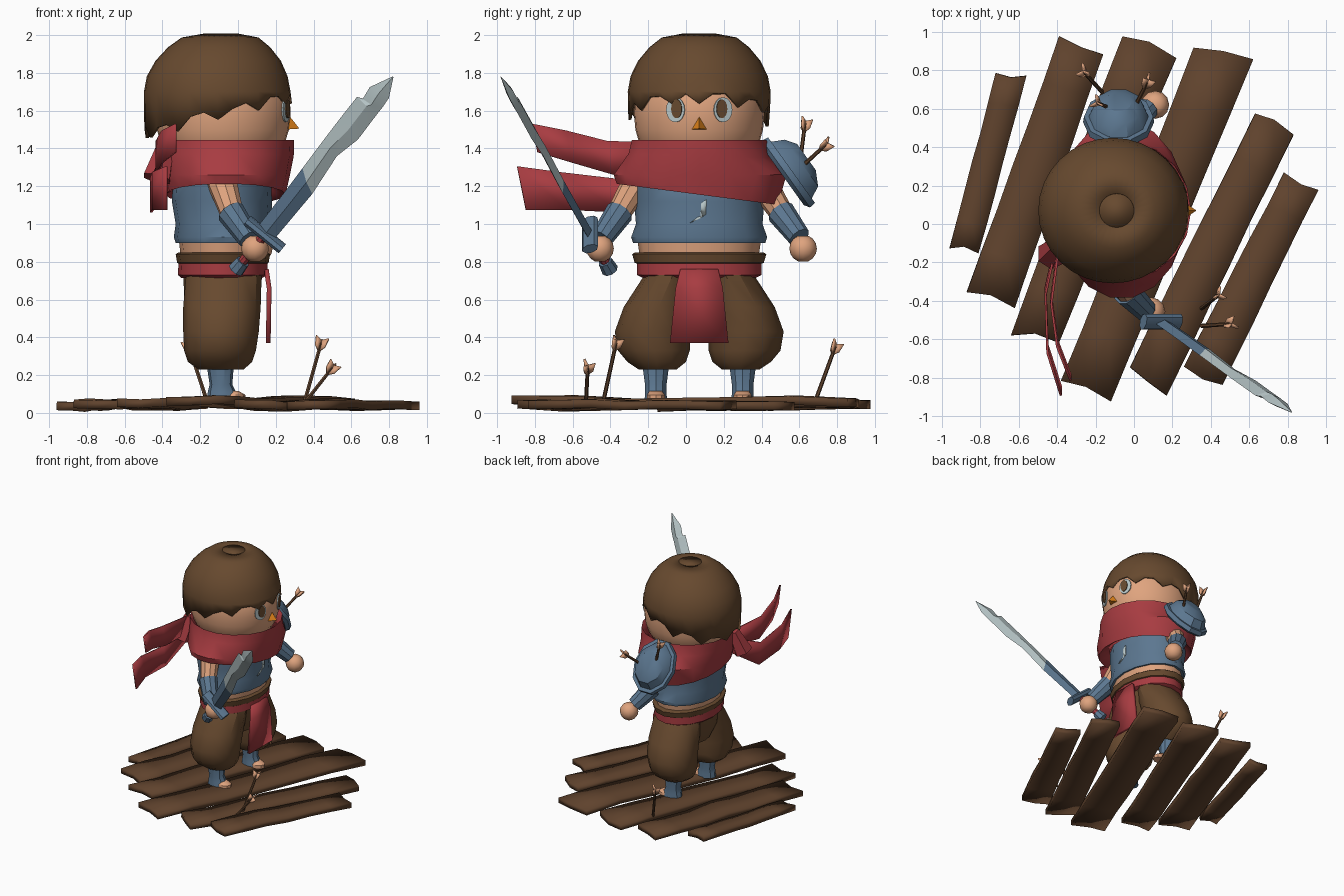
import bpy, bmesh, math, random
from mathutils import Vector as V

random.seed(4)
if "Cube" in bpy.data.objects:
    bpy.data.objects.remove(bpy.data.objects["Cube"])


def colour(name, r, g, b):
    m = bpy.data.materials.new(name)
    m.use_nodes = True
    m.diffuse_color = (r, g, b, 1)
    bsdf = m.node_tree.nodes["Principled BSDF"]
    bsdf.inputs["Base Color"].default_value = (r, g, b, 1)
    bsdf.inputs["Roughness"].default_value = 0.8
    return m


BROWN = colour("brown", .135, .067, .028)
WOOD = colour("wood brown", .115, .055, .026)
SKIN = colour("skin", .74, .37, .21)
RED = colour("red cloth", .39, .045, .053)
BLUE = colour("slate blue", .107, .185, .28)
STEEL = colour("pale steel", .48, .57, .58)
ORANGE = colour("orange", .72, .22, .01)
X, Y, Z = V((1, 0, 0)), V((0, 1, 0)), V((0, 0, 1))
MID = .07  # side-to-side middle of the body


def build(name, verts, faces, mat, thick=0, angle=35):
    me = bpy.data.meshes.new(name)
    me.from_pydata([tuple(v) for v in verts], [], faces)
    bm = bmesh.new()
    bm.from_mesh(me)
    bmesh.ops.recalc_face_normals(bm, faces=bm.faces)
    bm.to_mesh(me)
    bm.free()
    me.shade_smooth()
    me.set_sharp_from_angle(angle=math.radians(angle))
    me.materials.append(mat)
    ob = bpy.data.objects.new(name, me)
    bpy.context.collection.objects.link(ob)
    if thick:
        mod = ob.modifiers.new("thickness", "SOLIDIFY")
        mod.thickness, mod.offset = thick, 0
    return ob


def ring(c, a, b, n=16):
    return [V(c) + a * math.cos(i * math.tau / n) + b * math.sin(i * math.tau / n) for i in range(n)]


def loft(name, rings, mat, caps=True, **kw):
    n = len(rings[0])
    faces = [(k * n + i, k * n + (i + 1) % n, (k + 1) * n + (i + 1) % n, (k + 1) * n + i)
             for k in range(len(rings) - 1) for i in range(n)]
    if caps:
        faces += [tuple(range(n)), tuple(range((len(rings) - 1) * n, len(rings) * n))]
    return build(name, [v for r in rings for v in r], faces, mat, **kw)


def stack(name, rows, mat, cy=MID, n=16, **kw):
    """Rows of (height, centre x, radius x, radius y)."""
    return loft(name, [ring((cx, cy, z), X * rx, Y * ry, n) for z, cx, rx, ry in rows], mat, **kw)


def tube(name, p, q, r0, r1, mat, n=10):
    p, q = V(p), V(q)
    d = (q - p).normalized()
    a = d.cross(X if abs(d.x) < .8 else Y).normalized()
    b = d.cross(a)
    return loft(name, [ring(p, a * r0, b * r0, n), ring(q, a * r1, b * r1, n)], mat)


def ball(name, c, r, mat):
    angs = [math.pi * k / 8 for k in range(1, 8)]
    return loft(name, [ring(V(c) + Z * r * math.cos(t), X * r * math.sin(t), Y * r * math.sin(t), 12)
                       for t in angs], mat, angle=60)


def strip(name, pts, up, mat, thick=.012):
    """Ribbon through (x, y, z, half width) points."""
    verts = [V(p[:3]) + up * p[3] * s for p in pts for s in (-1, 1)]
    faces = [(2 * i, 2 * i + 1, 2 * i + 3, 2 * i + 2) for i in range(len(pts) - 1)]
    return build(name, verts, faces, mat, thick=thick)


# Head and ragged hair cap
stack("head", [(1.33, -.08, .26, .25), (1.42, -.08, .325, .315), (1.5, -.08, .35, .338), (1.58, -.08, .358, .345),
               (1.67, -.08, .355, .342), (1.8, -.09, .3, .3), (1.9, -.09, .18, .18)], SKIN, n=32)
hair = [ring((cx, MID, z), X * r, Y * r * .975, 32) for z, cx, r in
        ((2, -.09, .09), (1.98, -.095, .2), (1.93, -.1, .265), (1.86, -.105, .325), (1.78, -.11, .365), (1.7, -.11, .38))]
hem = ring((-.105, MID, 0), X * .383, Y * .367, 32)
for i, v in enumerate(hem):
    v.z = 1.6 + .26 * v.x + (.028 if i % 3 else -.03) + random.uniform(-.012, .012)
loft("hair", hair + [hem], BROWN, caps=False, thick=.016, angle=45)
build("hair_crown", hair[0], [tuple(range(32))], BROWN, thick=.014)

# Eyes and nose
for side, s in (("right", -1), ("left", 1)):
    for part, off, a, w, h, z, mat in (("eye", .0, .37, .052, .066, 1.605, STEEL),
                                       ("pupil", .006, .345, .03, .05, 1.61, BROWN)):
        out = V((math.cos(a), s * math.sin(a), 0))
        c = V((-.08, MID, z)) + V((out.x * .354, out.y * .343, 0)) + out * off
        rim = V((-out.y, out.x, 0)) * w
        loft(f"{side}_{part}", [ring(c, rim, Z * h, 16), ring(c + out * .008, rim, Z * h, 16)], mat)
build("nose", [(.25, .02, 1.5), (.25, .12, 1.5), (.25, .07, 1.6), (.325, .07, 1.505)],
      [(0, 1, 2), (0, 1, 3), (1, 2, 3), (2, 0, 3)], ORANGE, angle=20)

# Scarf, wider and lower towards the armoured shoulder
scarf = []
for z, rx, ry, cy, tilt in ((1.39, .3, .3, .07, 0), (1.44, .36, .36, .07, 0), (1.36, .355, .375, .07, .03),
                            (1.26, .335, .46, .075, .0), (1.16, .315, .43, .06, .13), (1.2, .25, .33, .06, .1)):
    r = ring((-.065, cy, z), X * rx, Y * ry, 18)
    for v in r:
        v.z -= tilt * (v.y - MID)
    scarf.append(r)
loft("scarf", scarf, RED, caps=False, thick=.01)
strip("upper_scarf_tail", [(-.39, -.1, 1.36, .07), (-.43, -.4, 1.35, .09), (-.4, -.62, 1.41, .085),
                           (-.33, -.8, 1.455, .075)], V((0, -.2, 1)), RED)
strip("lower_scarf_tail", [(-.4, -.08, 1.3, .06), (-.46, -.35, 1.15, .09), (-.45, -.65, 1.175, .1),
                           (-.38, -.87, 1.19, .115)], V((0, -.2, 1)), RED)
tube("scarf_knot", (-.38, -.1, 1.42), (-.43, -.16, 1.24), .05, .08, RED, 6)

# Torso, waist, belt and sash
stack("tunic", [(.91, -.08, .2, .28), (.9, -.08, .25, .35), (.93, -.08, .26, .36), (1.0, -.08, .25, .335),
                (1.12, -.085, .265, .345), (1.22, -.085, .26, .35), (1.3, -.085, .2, .28)], BLUE)
stack("waist", [(.8, -.08, .22, .31), (.93, -.08, .235, .33)], SKIN)
stack("belt", [(.79, -.08, .235, .33), (.795, -.08, .242, .342), (.84, -.08, .25, .355), (.85, -.08, .235, .34)], BROWN)
stack("sash", [(.715, -.085, .215, .3), (.73, -.08, .238, .33), (.795, -.08, .235, .33)], RED)
strip("front_cloth", [(.15, MID, .76, .1), (.165, MID, .66, .125), (.16, .07, .37, .155)], Y, RED, .025)
strip("chest_mark", [(.176, .095, 1.12, .018), (.172, .09, 1.04, .018), (.172, .04, 1.02, .025)],
      V((0, .8, .6)), STEEL, .009)

# Legs
stack("hips", [(.5, -.085, .15, .18), (.62, -.085, .2, .27), (.74, -.08, .21, .3)], BROWN)
for side, s in (("right", -1), ("left", 1)):
    rows = ((.73, -.075, .2, .15, .14), (.56, -.085, .205, .185, .215), (.43, -.09, .2, .2, .247),
            (.33, -.095, .19, .19, .24), (.27, -.095, .17, .155, .225), (.23, -.09, .12, .1, .22), (.26, -.09, .06, .05, .22))
    loft(f"{side}_trouser_leg", [ring((cx, MID + s * off, z), X * rx, Y * ry, 12)
                                 for z, cx, rx, ry, off in rows], BROWN)
    cy = MID + s * .23
    stack(f"{side}_foot_wrap", [(.07, -.08, .085, .062), (.11, -.085, .075, .06), (.15, -.09, .06, .06),
                                (.28, -.095, .075, .078)], BLUE, cy, 10)
    stack(f"{side}_toes", [(.065, -.02, .06, .05), (.095, -.02, .06, .05), (.115, -.03, .035, .035)], SKIN, cy, 10)

# Arms
for side, sh, el, wr, hand in (
        ("right", (-.1, -.23, 1.27), (-.03, -.36, 1.05), (.06, -.45, .92), (.09, -.455, .87)),
        ("left", (-.08, .37, 1.27), (-.02, .51, 1.05), (.07, .6, .93), (.11, .62, .87))):
    tube(f"{side}_upper_arm", sh, el, .085, .062, SKIN)
    tube(f"{side}_bracer", V(el).lerp(V(wr), -.1), wr, .075, .06, BLUE)
    ball(f"{side}_hand", hand, .073, SKIN)

# Shoulder guard: raised rim and domed plate
out, down = V((0, .81, .58)), V((0, .58, -.81))
guard = [ring(V((-.08, .53, 1.265)) + out * h + down * sh, X * rx, down * ry, 10) for h, rx, ry, sh in
         ((-.02, .16, .2, 0), (0, .185, .23, 0), (.035, .18, .225, 0), (.035, .155, .195, 0), (.1, .13, .16, 0), (.14, .07, .09, -.01))]
loft("shoulder_guard", guard, BLUE)

# Sword, laid along one axis with flat width and thickness directions
base, tip = V((0, -.41, .77)), V((.82, -.98, 1.78))
d = (tip - base).normalized()
w = (V((.78, 0, -.63)) - d * d.dot(V((.78, 0, -.63)))).normalized()
n = d.cross(w)


def blade(name, rows, mat):
    rings = []
    for tl, l, tr, r in rows:
        c, h = base + d * (tl + tr) / 2 + w * (l + r) / 2, min(.02, (r - l) * .3)
        rings.append([base + d * tl + w * l, c + n * h, base + d * tr + w * r, c - n * h])
    loft(name, rings, mat, angle=20)


blade("blade_root", [(.25, -.055, .25, .055), (.5, -.06, .48, .058), (.68, -.066, .6, .06)], BLUE)
blade("blade", [(.68, -.066, .6, .06), (.9, -.074, .86, .035), (1.05, -.078, 1.01, .066), (1.2, -.08, 1.2, .06),
                (1.21, -.05, 1.24, .06), (1.29, -.06, 1.31, .055), (1.42, -.002, 1.42, .004)], STEEL)
tube("sword_grip", base, base + d * .25, .026, .026, RED, 8)
tube("sword_pommel", base - d * .02, base + d * .045, .045, .038, BLUE, 8)
loft("sword_crossguard", [ring(base + d * .245 + w * s, d * .028, n * .045, 8) for s in (-.12, .12)], BLUE)

# Arrows: shaft with three paired vanes
arrows = (((.35, -.44, .05), (.44, -.37, .37)), ((.35, -.53, .05), (.5, -.52, .24)), ((-.16, .68, .05), (-.26, .79, .35)),
          ((-.12, .6, 1.3), (-.19, .63, 1.53)), ((.01, .62, 1.31), (.07, .74, 1.42)))
for k, (p, q) in enumerate(arrows):
    p, q = V(p), V(q)
    a = (q - p).normalized()
    tube(f"arrow_shaft_{k}", p, q, .011, .01, WOOD, 6)
    u = a.cross(X).normalized()
    v = a.cross(u)
    for j in range(3):
        o = u * math.cos(j * 2.1) + v * math.sin(j * 2.1)
        build(f"arrow_vane_{k}_{j}", [q - a * .05, q - a * .02 + o * .03, q + a * .03 + o * .04, q + a * .015],
              [(0, 1, 2, 3)], SKIN, thick=.01)

# Weathered deck planks: far-left, far-right, near-right, near-left corners and height
planks = (((-.72, .78), (-.56, .77), (-.81, -.16), (-.96, -.13), .04),
          ((-.39, .97), (-.16, .88), (-.62, -.43), (-.87, -.35), .045),
          ((-.06, .98), (.22, .87), (-.39, -.61), (-.64, -.58), .05),
          ((.31, .91), (.62, .85), (-.12, -.92), (-.38, -.82), .06),
          ((.63, .57), (.83, .47), (.17, -.89), (-.02, -.74), .04),
          ((.78, .27), (.96, .18), (.46, -.84), (.26, -.74), .045))
for k, (fl, fr, nr, nl, z) in enumerate(planks):
    verts = []
    for i in range(7):
        t = i / 6
        left, right = V(fl).lerp(V(nl), t), V(fr).lerp(V(nr), t)
        lift = z + random.uniform(-.008, .008)
        for j in range(3):
            p = left.lerp(right, j / 2)
            jag = random.uniform(-.03, .03) if j == 1 and i in (0, 6) else random.uniform(-.008, .008)
            verts.append((p.x, p.y + jag, lift + random.uniform(-.005, .005)))
    faces = [(i * 3 + j, i * 3 + j + 1, i * 3 + j + 4, i * 3 + j + 3) for i in range(6) for j in range(2)]
    build(f"deck_plank_{k}", verts, faces, WOOD, thick=.045)
